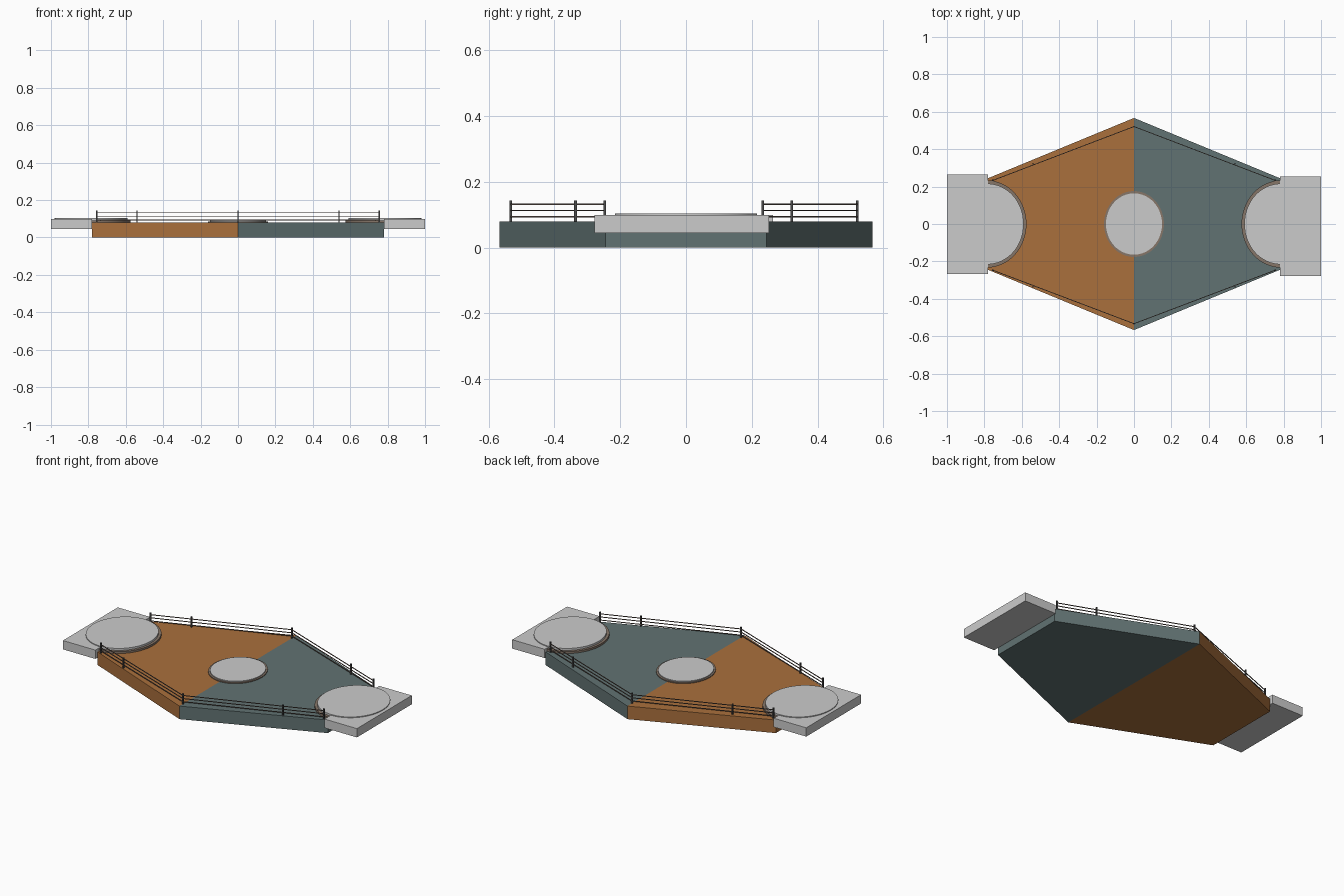
import bpy, bmesh, math
from mathutils import Vector

if "Cube" in bpy.data.objects:
    bpy.data.objects.remove(bpy.data.objects["Cube"])


def material(name, rgb):
    m = bpy.data.materials.new(name)
    m.diffuse_color = (*rgb, 1)
    m.use_nodes = True
    m.node_tree.nodes["Principled BSDF"].inputs["Base Color"].default_value = m.diffuse_color
    return m


RUST = material("rust", (0.40, 0.16, 0.045))
TEAL = material("teal", (0.12, 0.17, 0.17))
RIM = material("rim", (0.24, 0.18, 0.14))
DARK = material("dark_metal", (0.07, 0.07, 0.07))
RAIL = material("rail_metal", (0.16, 0.12, 0.10))


def finish(name, bm, mat=None):
    bmesh.ops.recalc_face_normals(bm, faces=bm.faces)
    me = bpy.data.meshes.new(name)
    bm.to_mesh(me)
    bm.free()
    ob = bpy.data.objects.new(name, me)
    bpy.context.collection.objects.link(ob)
    if mat:
        me.materials.append(mat)
    return ob


def prism(name, outline, z0, z1, mat=None):
    """Extrude a flat outline from z0 up to z1."""
    bm = bmesh.new()
    face = bm.faces.new([bm.verts.new((x, y, z0)) for x, y in outline])
    ext = bmesh.ops.extrude_face_region(bm, geom=[face])
    for v in ext["geom"]:
        if isinstance(v, bmesh.types.BMVert):
            v.co.z = z1
    return finish(name, bm, mat)


def box(name, x0, x1, y0, y1, z0, z1, mat=None):
    return prism(name, [(x0, y0), (x1, y0), (x1, y1), (x0, y1)], z0, z1, mat)


def oval(name, cx, rx, ry, z0, z1, mat=None, n=64):
    pts = [(cx + rx * math.cos(2 * math.pi * i / n), ry * math.sin(2 * math.pi * i / n)) for i in range(n)]
    ob = prism(name, pts, z0, z1, mat)
    bpy.ops.object.select_all(action='DESELECT')
    ob.select_set(True)
    bpy.context.view_layer.objects.active = ob
    bpy.ops.object.shade_smooth_by_angle()


def bar(name, a, b, w, mat):
    """Square bar between two points."""
    a, b = Vector(a), Vector(b)
    bm = bmesh.new()
    bmesh.ops.create_cube(bm, size=1)
    bmesh.ops.scale(bm, vec=(w, w, (b - a).length), verts=bm.verts)
    ob = finish(name, bm, mat)
    ob.location = (a + b) / 2
    ob.rotation_mode = 'QUATERNION'
    ob.rotation_quaternion = (b - a).to_track_quat('Z', 'Y')


# Two-tone hexagonal deck
for side, s, mat in (("left", -1, RUST), ("right", 1, TEAL)):
    prism(side + "_deck", [(0, -0.567), (s * 0.78, -0.245), (s * 0.78, 0.245), (0, 0.567)], 0, 0.08, mat)

# End platforms, slightly offset from each other
box("left_platform", -1, -0.78, -0.266, 0.265, 0.045, 0.099)
box("right_platform", 0.78, 1, -0.278, 0.253, 0.045, 0.099)

# Raised oval pads with rims
for side, s in (("left", -1), ("right", 1)):
    oval(side + "_pad_rim", s * 0.785, 0.21, 0.233, 0.075, 0.092, RIM)
    oval(side + "_pad", s * 0.785, 0.195, 0.216, 0.075, 0.104)
oval("centre_pad_rim", 0, 0.16, 0.176, 0.075, 0.085, RIM)
oval("centre_pad", 0, 0.15, 0.164, 0.075, 0.09)

# Railings along the four slanted edges
for edge, ys in (("front", (-0.533, -0.336, -0.247)), ("back", (0.521, 0.321, 0.233))):
    box(edge + "_middle_post", -0.004, 0.004, ys[0] - 0.004, ys[0] + 0.004, 0.078, 0.144, DARK)
    for side, s in (("left", -1), ("right", 1)):
        for part, x, y in (("inner", 0.54, ys[1]), ("end", 0.755, ys[2])):
            cx = s * x
            box(f"{edge}_{side}_{part}_post", cx - 0.004, cx + 0.004, y - 0.004, y + 0.004, 0.078, 0.144, DARK)
        for z in (0.094, 0.113, 0.132):
            bar(f"{edge}_{side}_rail", (0, ys[0], z), (s * 0.755, ys[2], z), 0.004, RAIL)
